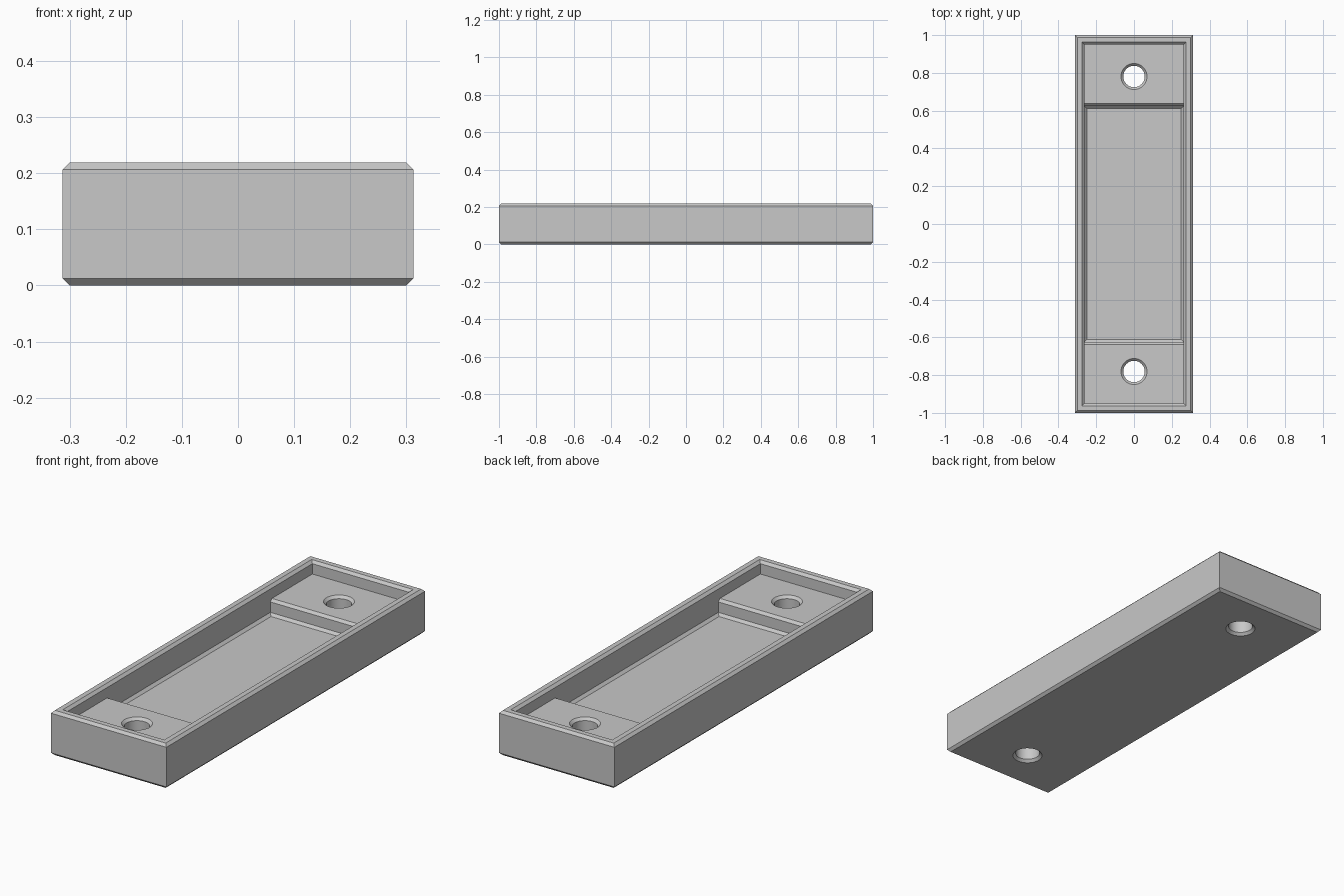
import bpy
import bmesh
import math

if "Cube" in bpy.data.objects:
    bpy.data.objects.remove(bpy.data.objects["Cube"], do_unlink=True)

HX, HY, TOP = 0.3125, 1.0, 0.219     # outer half sizes and height
C = 0.0125                           # chamfer used on every edge
WALL = 0.05
SHELF, FLOOR = 0.156, 0.08           # heights of end shelves and pocket floor
STEP = 0.625                         # half length of the pocket
HOLE_Y, HOLE_R = 0.781, 0.0565

grey = bpy.data.materials.new("light_grey")
grey.use_nodes = True
colour = (0.58, 0.58, 0.58, 1)
grey.diffuse_color = colour
grey.node_tree.nodes["Principled BSDF"].inputs["Base Color"].default_value = colour


def finish(name, bm):
    bmesh.ops.recalc_face_normals(bm, faces=bm.faces)
    mesh = bpy.data.meshes.new(name)
    bm.to_mesh(mesh)
    bm.free()
    mesh.materials.append(grey)
    obj = bpy.data.objects.new(name, mesh)
    bpy.context.collection.objects.link(obj)
    return obj


def loft(rings):
    """Closed solid through a stack of rings with equal point counts."""
    bm = bmesh.new()
    loops = [[bm.verts.new(p) for p in ring] for ring in rings]
    n = len(loops[0])
    for a, b in zip(loops, loops[1:]):
        for i in range(n):
            j = (i + 1) % n
            bm.faces.new((a[i], a[j], b[j], b[i]))
    bm.faces.new(loops[0])
    bm.faces.new(loops[-1])
    bmesh.ops.recalc_face_normals(bm, faces=bm.faces)
    return bm


def rect(inset, z):
    x, y = HX - inset, HY - inset
    return [(-x, -y, z), (x, -y, z), (x, y, z), (-x, y, z)]


def circle(r, y, z, n=48):
    angles = [math.tau * i / n for i in range(n)]
    return [(r * math.cos(a), y + r * math.sin(a), z) for a in angles]


# Outer block with chamfered top and bottom edges
tray = finish("tray", loft([rect(C, 0), rect(0, C), rect(0, TOP - C), rect(C, TOP)]))

# Stepped cavity: long profile swept across the width, floor edge chamfered
half = [(STEP, FLOOR), (STEP, SHELF - C), (STEP + C, SHELF),
        (HY - WALL, SHELF), (HY - WALL, TOP + 0.1)]
profile = half + [(-y, z) for y, z in reversed(half)]
ix = HX - WALL
cavity = loft([[(x, y, z) for y, z in profile] for x in (-ix, ix)])
floor_edges = [e for e in cavity.edges
               if all(abs(v.co.z - FLOOR) < 1e-5 for v in e.verts)]
bmesh.ops.bevel(cavity, geom=floor_edges, offset=C, segments=1,
                affect='EDGES', profile=0.5)
cutters = [finish("cavity_cutter", cavity)]

# Flare that chamfers the inner rim
cutters.append(finish("rim_cutter", loft([rect(WALL + C, TOP - 2 * C),
                                          rect(WALL - 2 * C, TOP + C)])))

# Screw holes, countersunk at both ends
for side in (-1, 1):
    y = side * HOLE_Y
    cutters.append(finish("hole_cutter", loft([
        circle(HOLE_R + 2 * C, y, -C), circle(HOLE_R, y, C),
        circle(HOLE_R, y, SHELF - C), circle(HOLE_R + 2 * C, y, SHELF + C)])))

# Cut, then discard the cutters
bpy.context.view_layer.objects.active = tray
for cutter in cutters:
    cutter.hide_render = True
    mod = tray.modifiers.new("cut", 'BOOLEAN')
    mod.operation = 'DIFFERENCE'
    mod.solver = 'EXACT'
    mod.object = cutter
    bpy.ops.object.modifier_apply(modifier=mod.name)
    bpy.data.objects.remove(cutter, do_unlink=True)

bpy.ops.object.select_all(action='DESELECT')
tray.select_set(True)
bpy.ops.object.shade_smooth_by_angle(angle=math.radians(30))
